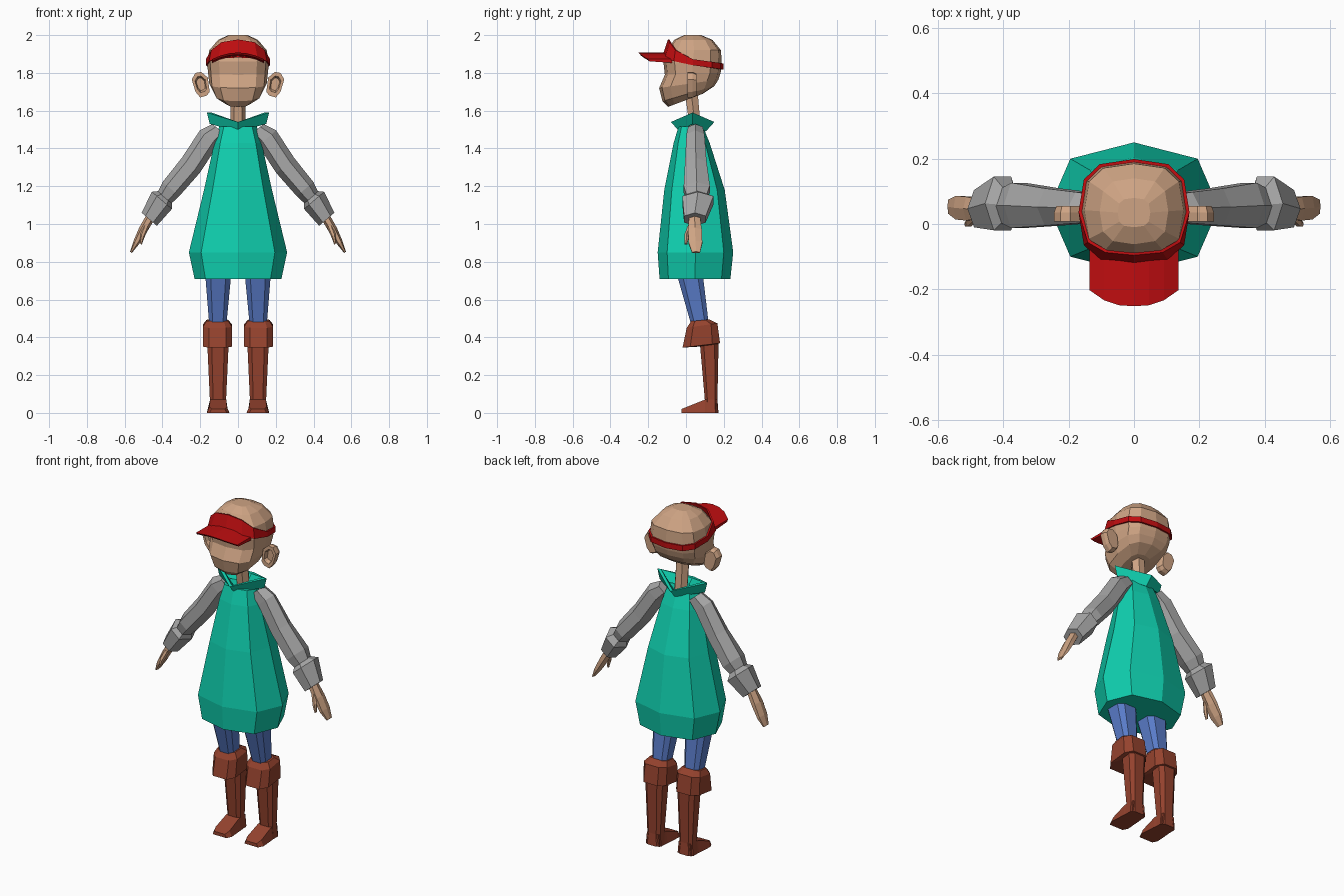
import bpy, bmesh, math
from mathutils import Vector

cube = bpy.data.objects.get("Cube")
if cube:
    bpy.data.objects.remove(cube)


def material(name, r, g, b):
    m = bpy.data.materials.new(name)
    m.use_nodes = True
    m.diffuse_color = (r, g, b, 1)
    m.node_tree.nodes["Principled BSDF"].inputs["Base Color"].default_value = (r, g, b, 1)
    return m


skin = material("skin", 0.62, 0.37, 0.23)
teal = material("teal", 0.005, 0.63, 0.43)
red = material("red", 0.52, 0.004, 0.005)
grey = material("grey", 0.38, 0.38, 0.38)
blue = material("blue", 0.10, 0.20, 0.58)
brown = material("brown", 0.30, 0.055, 0.027)


def unit(n, power, turn=0):
    """Points of a rounded-square outline of radius one."""
    pts = []
    for i in range(n):
        a = 2 * math.pi * (i + turn) / n
        c, s = math.cos(a), math.sin(a)
        c, s = (0 if abs(k) < 1e-6 else k for k in (c, s))
        pts.append((math.copysign(abs(c) ** power, c), math.copysign(abs(s) ** power, s)))
    return pts


def level(outline, hw, front, back, zf, zb=None, cx=0, lift=0):
    """Near-horizontal ring; height runs from zf to zb and lifts at the sides."""
    zb = zf if zb is None else zb
    mid, ry = (front + back) / 2, (back - front) / 2
    return [Vector((cx + hw * u, mid + ry * v, zf + (zb - zf) * (v + 1) / 2 + lift * abs(u)))
            for u, v in outline]


def limb(outline, x, z, r, y, ry):
    """Ring square to the slanting arm."""
    return [Vector((x + 0.76 * r * u, y + ry * v, z + 0.65 * r * u)) for u, v in outline]


def loft(name, mat, rings, loop=False, side=1):
    """Skin a list of rings, either capped or joined end to start."""
    bm = bmesh.new()
    rows = [[bm.verts.new((side * p.x, p.y, p.z)) for p in ring] for ring in rings]
    n = len(rows[0])
    pairs = list(zip(rows, rows[1:]))
    if loop:
        pairs.append((rows[-1], rows[0]))
    else:
        bm.faces.new(rows[0])
        bm.faces.new(rows[-1])
    for a, b in pairs:
        for i in range(n):
            j = (i + 1) % n
            bm.faces.new((a[i], a[j], b[j], b[i]))
    bmesh.ops.recalc_face_normals(bm, faces=bm.faces)
    me = bpy.data.meshes.new(name)
    bm.to_mesh(me)
    bm.free()
    me.materials.append(mat)
    ob = bpy.data.objects.new(name, me)
    bpy.context.collection.objects.link(ob)
    return ob


octagon = unit(8, 0.83)
diamond = unit(4, 1)
hexagon = unit(6, 1)
chamfered = unit(8, 0.6, 0.5)
dozen = unit(12, 0.7)

# Tunic
loft("tunic", teal, [level(octagon, *r) for r in (
    (0.23, -0.14, 0.235, 0.71), (0.26, -0.15, 0.25, 0.85), (0.18, -0.115, 0.205, 1.18),
    (0.125, -0.065, 0.125, 1.43), (0.10, -0.04, 0.09, 1.515))])

# Flared collar with an open inside
loft("collar", teal, [level(diamond, hw, f, b, z, lift=l) for hw, f, b, z, l in (
    (0.15, -0.035, 0.105, 1.49, 0.04), (0.165, -0.08, 0.15, 1.54, 0.05),
    (0.14, -0.058, 0.128, 1.54, 0.05), (0.09, -0.02, 0.09, 1.505, 0.02))], loop=True)

# Neck
loft("neck", skin, [level(hexagon, 0.042, 0.02, 0.085, 1.48),
                    level(hexagon, 0.038, -0.015, 0.065, 1.72)])

# Head
loft("head", skin, [level(dozen, *r) for r in (
    (0.07, -0.095, 0.09, 1.62, 1.69), (0.125, -0.125, 0.15, 1.65, 1.73),
    (0.152, -0.142, 0.172, 1.72, 1.765), (0.158, -0.112, 0.183, 1.79, 1.80),
    (0.163, -0.12, 0.19, 1.86, 1.84), (0.152, -0.10, 0.185, 1.92),
    (0.105, -0.062, 0.14, 1.975), (0.05, -0.01, 0.08, 2.0))])


# Visor band: tall at the front, a thin strap behind
def band(grow, top):
    ring = []
    for u, v in dozen:
        y = 0.036 + 0.163 * v
        rise = 0.85 * max(0, -0.02 - y)
        lean = (1 - 2.1 * rise if top else 1) * grow
        z = 1.88 - 0.045 * (v + 1) / 2 + (0.015 + 0.9 * rise if top else 0.2 * rise - 0.017)
        ring.append(Vector((0.17 * u * lean, 0.036 + 0.163 * v * lean, z)))
    return ring


loft("visor_band", red, [band(1, False), band(1, True), band(0.94, True), band(0.94, False)],
     loop=True)

# Visor brim, arched across its width
columns = []
for i in range(-3, 4):
    t = i / 3
    x, z = 0.137 * t, 1.908 - 0.035 * t * t
    root, tip = -0.11 + 0.035 * t * t, -0.252 + 0.05 * abs(t) ** 2.5
    columns.append([Vector((x, root, z)), Vector((x, tip, z)),
                    Vector((x, tip + 0.01, z - 0.012)), Vector((x, root, z - 0.02))])
loft("visor_brim", red, columns)

for side, word in ((1, "left"), (-1, "right")):
    # Ear: extruded outline with a hollow in its front face
    outline = ((0.15, 1.70), (0.165, 1.68), (0.20, 1.67), (0.225, 1.70),
               (0.245, 1.765), (0.225, 1.80), (0.195, 1.805), (0.16, 1.775))

    def ear(y, k):
        return [Vector((0.197 + (x - 0.197) * k, y, 1.742 + (z - 1.742) * k)) for x, z in outline]
    loft(word + "_ear", skin, [ear(0.055, 0.85), ear(0.035, 1), ear(0.008, 1),
                               ear(0.008, 0.65), ear(0.03, 0.5)], side=side)

    # Sleeve and turned-back cuff
    loft(word + "_sleeve", grey, [limb(hexagon, *r) for r in (
        (0.10, 1.50, 0.045, 0.05, 0.045), (0.155, 1.455, 0.062, 0.05, 0.055),
        (0.25, 1.31, 0.062, 0.052, 0.066), (0.355, 1.185, 0.058, 0.057, 0.08),
        (0.41, 1.11, 0.04, 0.055, 0.05))], side=side)
    loft(word + "_cuff", grey, [limb(hexagon, *r) for r in (
        (0.385, 1.145, 0.045, 0.06, 0.06), (0.403, 1.125, 0.07, 0.063, 0.095),
        (0.47, 1.025, 0.053, 0.047, 0.066))], side=side)

    # Hand and thumb
    loft(word + "_hand", skin, [limb(hexagon, *r) for r in (
        (0.45, 1.06, 0.025, 0.045, 0.03), (0.505, 0.965, 0.024, 0.047, 0.042),
        (0.54, 0.90, 0.017, 0.05, 0.042), (0.567, 0.85, 0.006, 0.053, 0.025))], side=side)
    loft(word + "_thumb", skin, [limb(hexagon, *r) for r in (
        (0.485, 0.99, 0.016, 0.025, 0.016), (0.505, 0.94, 0.014, 0.004, 0.014),
        (0.515, 0.895, 0.007, 0.0, 0.008))], side=side)

    # Trouser leg
    loft(word + "_trouser", blue, [
        level(chamfered, 0.075, -0.065, 0.085, 0.80, cx=0.105),
        level(chamfered, 0.07, -0.045, 0.095, 0.71, cx=0.105),
        level(chamfered, 0.046, 0.03, 0.125, 0.45, cx=0.107)], side=side)

    # Boot: folded top, shaft and foot
    loft(word + "_boot_top", brown, [level(chamfered, *r, cx=0.109) for r in (
        (0.06, 0.025, 0.125, 0.485, 0.495), (0.08, 0.0, 0.17, 0.45, 0.475),
        (0.08, -0.023, 0.185, 0.345, 0.37), (0.055, 0.06, 0.17, 0.35, 0.365))], side=side)
    loft(word + "_boot_shaft", brown, [level(chamfered, *r, cx=0.106) for r in (
        (0.06, 0.07, 0.175, 0.38), (0.045, 0.098, 0.168, 0.07), (0.053, 0.09, 0.174, 0.0))],
        side=side)
    foot = []
    for y, low, high, top in ((-0.025, 0.045, 0.035, 0.02), (0.005, 0.06, 0.046, 0.032),
                              (0.10, 0.053, 0.043, 0.07), (0.165, 0.045, 0.038, 0.07)):
        foot.append([Vector((0.105 + x, y, z)) for x, z in
                     ((-low, 0), (low, 0), (high, top), (-high, top))])
    loft(word + "_boot_foot", brown, foot, side=side)
